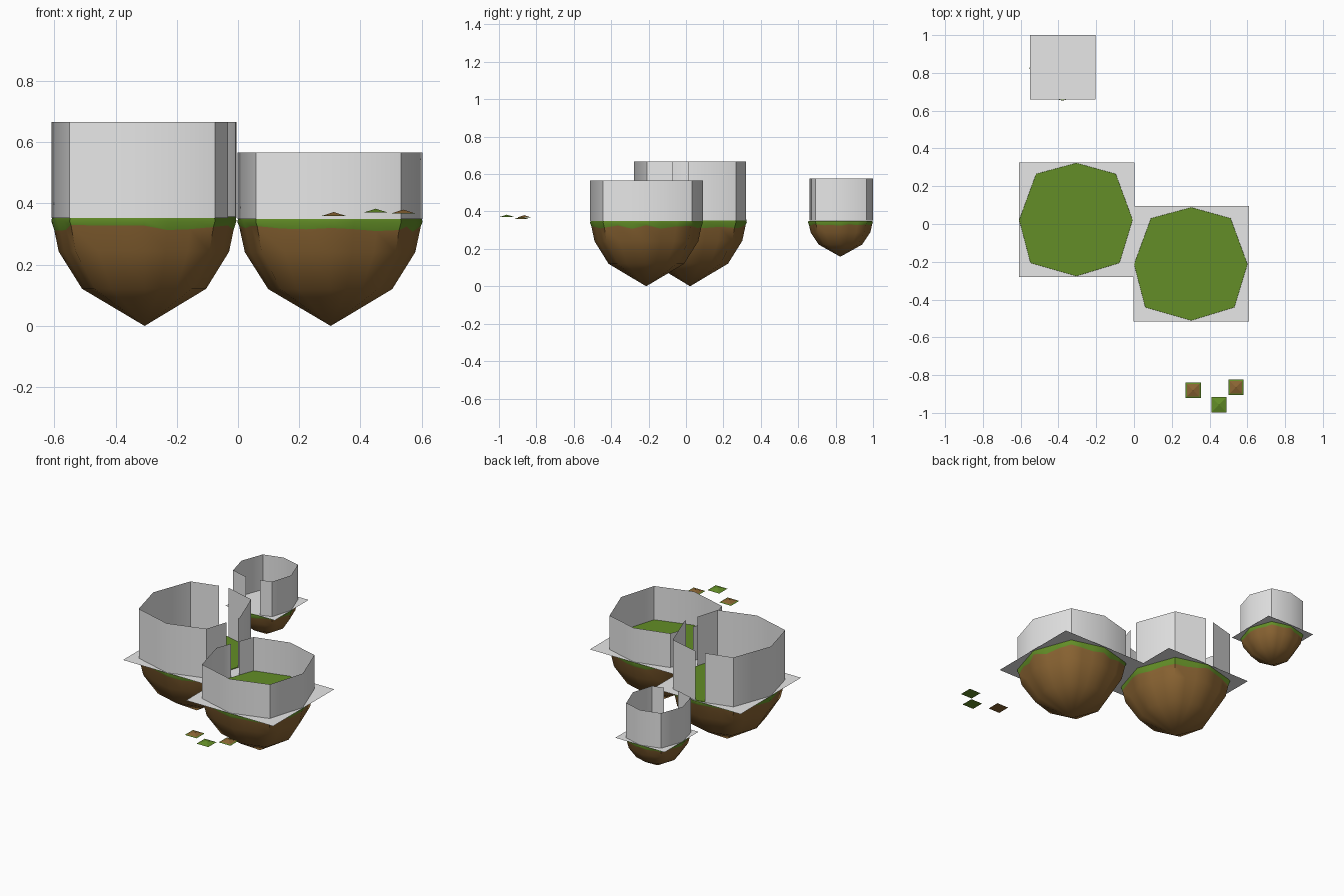
import bpy
import bmesh
import random
from math import floor

random.seed(4)
cube = bpy.data.objects.get("Cube")
if cube:
    bpy.data.objects.remove(cube)


def material(name, rgb):
    mat = bpy.data.materials.new(name)
    mat.use_nodes = True
    mat.diffuse_color = (*rgb, 1)
    bsdf = next(n for n in mat.node_tree.nodes if n.type == "BSDF_PRINCIPLED")
    bsdf.inputs["Base Color"].default_value = (*rgb, 1)
    bsdf.inputs["Roughness"].default_value = 0.9
    return mat


GRASS = material("grass green", (0.125, 0.27, 0.02))
EARTH = material("earth brown", (0.26, 0.13, 0.033))
GREY = material("light grey", (0.8, 0.8, 0.8))

# Slightly uneven octagon shared by every island and its wall
OUTLINE = [(0.3, 0), (0.21, 0.245), (0, 0.303), (-0.215, 0.245),
           (-0.305, 0), (-0.245, -0.23), (0, -0.3), (0.23, -0.23)]


def outline_point(t):
    """Point on the outline; whole numbers are corners."""
    i = floor(t)
    (ax, ay), (bx, by) = OUTLINE[i % 8], OUTLINE[(i + 1) % 8]
    f = t - i
    return ax + (bx - ax) * f, ay + (by - ay) * f


def finish(name, bm, mats, location, smooth=True):
    mesh = bpy.data.meshes.new(name)
    bm.to_mesh(mesh)
    bm.free()
    for mat in mats:
        mesh.materials.append(mat)
    obj = bpy.data.objects.new(name, mesh)
    obj.location = location
    bpy.context.collection.objects.link(obj)
    if smooth:
        bpy.ops.object.select_all(action="DESELECT")
        obj.select_set(True)
        bpy.context.view_layer.objects.active = obj
        bpy.ops.object.shade_smooth_by_angle(angle=0.9)
    return obj


def island(name, center, top, size, depth):
    """Grass-topped rock: rings narrowing to a point, with a ragged turf edge."""
    bm = bmesh.new()
    params = [i / 3 for i in range(24)]
    rows = []
    for z, r in [(1, 0.99), (0.96, 1), (0.9, 0.975), (0.68, 0.92), (0.34, 0.67)]:
        row = []
        for t in params:
            x, y = outline_point(t)
            # The third ring is the ragged lower border of the turf
            drop = random.uniform(-0.035, 0.03) if z == 0.9 else 0
            k = size * (r + drop * 0.3)
            row.append(bm.verts.new((x * k, y * k, (z + drop - 1) * depth)))
        rows.append(row)
    bm.faces.new(rows[0])
    for level, (upper, lower) in enumerate(zip(rows, rows[1:])):
        for i in range(24):
            j = (i + 1) % 24
            face = bm.faces.new((upper[i], lower[i], lower[j], upper[j]))
            face.material_index = 0 if level < 2 else 1
    tip = bm.verts.new((0, 0, -depth))
    for i in range(24):
        face = bm.faces.new((rows[-1][i], tip, rows[-1][(i + 1) % 24]))
        face.material_index = 1
    finish(name, bm, [GRASS, EARTH], (*center, top))


def wall(name, center, base, height, size, runs):
    """Thin upright sheet following the outline, open at the gateways."""
    bm = bmesh.new()
    for start, end in runs:
        stops = [start] + [k for k in range(-1, 16) if start < k < end] + [end]
        columns = []
        for t in stops:
            x, y = outline_point(t)
            columns.append([bm.verts.new((x * size, y * size, z)) for z in (0, height)])
        for a, b in zip(columns, columns[1:]):
            bm.faces.new((a[0], b[0], b[1], a[1]))
    finish(name, bm, [GREY], (*center, base))


def plate(name, x0, x1, y0, y1, z):
    bm = bmesh.new()
    bm.faces.new([bm.verts.new(p) for p in
                  ((x0, y0, 0), (x1, y0, 0), (x1, y1, 0), (x0, y1, 0))])
    finish(name, bm, [GREY], (0, 0, z), smooth=False)


def turf_chip(name, center, z, top, bottom):
    """Small low pyramid tile with a green rim."""
    bm = bmesh.new()
    rings = []
    for half, height in ((0.041, 0), (0.033, 0.0025)):
        rings.append([bm.verts.new((sx * half, sy * half, height))
                      for sx, sy in ((-1, -1), (1, -1), (1, 1), (-1, 1))])
    apex = bm.verts.new((0, 0, 0.013))
    outer, inner = rings
    bm.faces.new(outer[::-1]).material_index = bottom
    for i in range(4):
        j = (i + 1) % 4
        bm.faces.new((outer[i], outer[j], inner[j], inner[i]))
        bm.faces.new((inner[i], inner[j], apex)).material_index = top
    finish(name, bm, [GRASS, EARTH], (*center, z), smooth=False)


# Tall island, with gateways towards both neighbours
TALL = (-0.305, 0.022)
island("tall_island", TALL, 0.357, 1, 0.357)
plate("tall_island_plate", -0.61, 0.003, -0.28, 0.325, 0.353)
wall("tall_island_wall", TALL, 0.353, 0.313, 1, [(-0.05, 1.93), (2.22, 7.6)])

# Front island
FRONT = (0.303, -0.213)
island("front_island", FRONT, 0.354, 1, 0.354)
plate("front_island_plate", -0.003, 0.608, -0.517, 0.095, 0.35)
wall("front_island_wall", FRONT, 0.35, 0.216, 1, [(3.61, 11.4)])

# Small back island, its plate covering the grass
BACK = (-0.378, 0.825)
island("back_island", BACK, 0.349, 0.575, 0.191)
plate("back_island_plate", -0.55, -0.205, 0.66, 1.0, 0.353)
wall("back_island_wall", BACK, 0.353, 0.222, 0.575, [(6.48, 13.81)])

# Loose turf chips in front
turf_chip("turf_chip_left", (0.313, -0.88), 0.359, 1, 1)
turf_chip("turf_chip_middle", (0.45, -0.958), 0.37, 0, 0)
turf_chip("turf_chip_right", (0.54, -0.865), 0.367, 1, 0)
